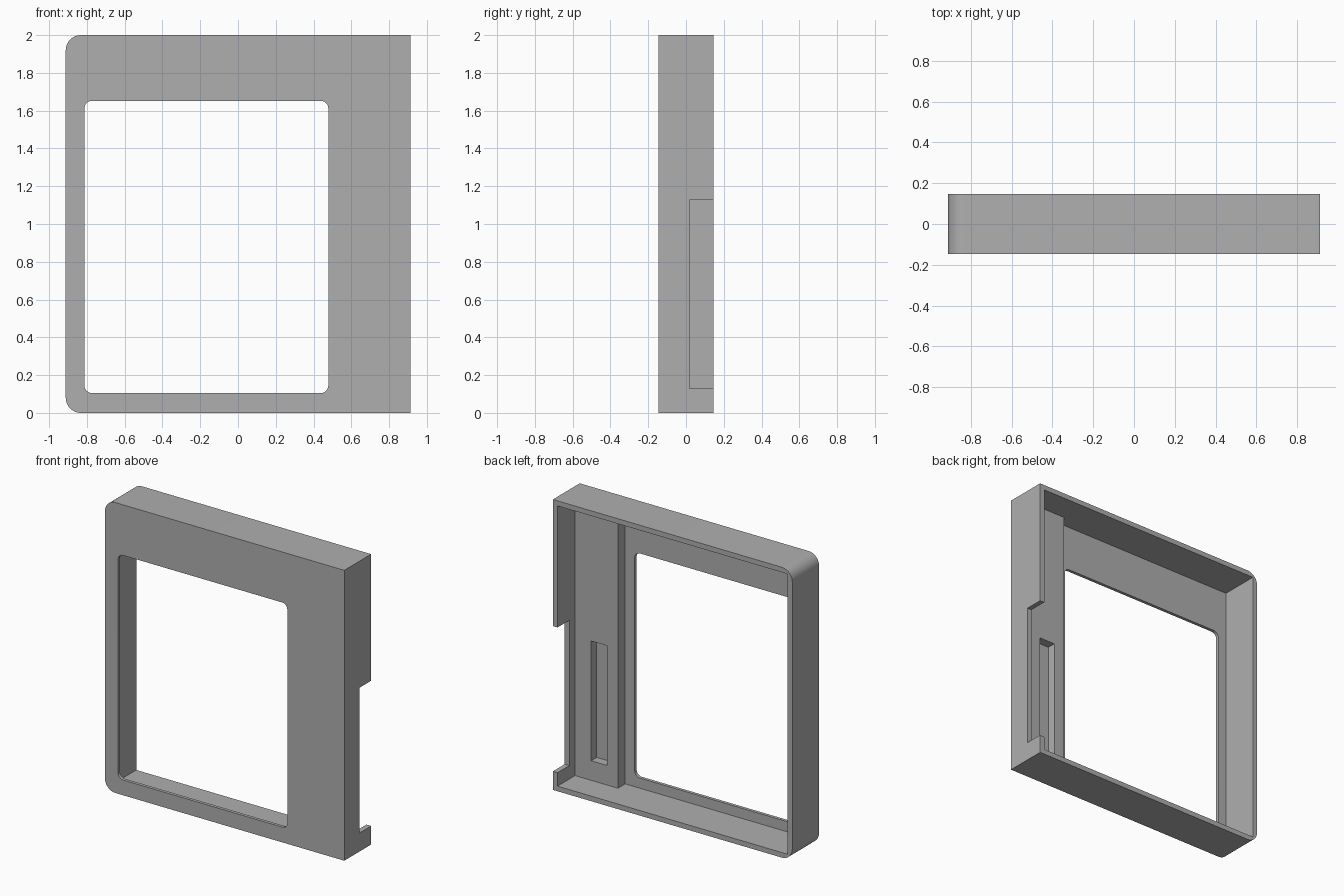
import bpy, bmesh, math
from mathutils import Vector

cube = bpy.data.objects.get("Cube")
if cube:
    bpy.data.objects.remove(cube, do_unlink=True)

W, D, H = 0.912, 0.146, 2.0      # half width, half depth, height
WALL, PLATE = 0.035, 0.022       # rim and front plate thickness
LEDGE_X, LEDGE_Y = 0.55, -0.045  # edge and back face of the thick side block

grey = bpy.data.materials.new("plain grey")
grey.use_nodes = True
colour = (0.43, 0.43, 0.43, 1)
grey.diffuse_color = colour
grey.node_tree.nodes["Principled BSDF"].inputs["Base Color"].default_value = colour


def prism(name, points, direction):
    """Extrude a closed outline of 3D points along a direction."""
    bm = bmesh.new()
    face = bm.faces.new([bm.verts.new(p) for p in points])
    result = bmesh.ops.extrude_face_region(bm, geom=[face])
    moved = [v for v in result["geom"] if isinstance(v, bmesh.types.BMVert)]
    bmesh.ops.translate(bm, verts=moved, vec=Vector(direction))
    bmesh.ops.recalc_face_normals(bm, faces=bm.faces)
    mesh = bpy.data.meshes.new(name)
    bm.to_mesh(mesh)
    bm.free()
    mesh.materials.append(grey)
    obj = bpy.data.objects.new(name, mesh)
    bpy.context.collection.objects.link(obj)
    return obj


def rounded(x0, x1, z0, z1, left_r, right_r, y):
    """Rectangle outline facing the front, with a radius for each side."""
    corners = [(x0, z0, left_r, 1, 1, 180), (x1, z0, right_r, -1, 1, 270),
               (x1, z1, right_r, -1, -1, 0), (x0, z1, left_r, 1, -1, 90)]
    points = []
    for x, z, r, sx, sz, start in corners:
        steps = 10 if r else 0
        for i in range(steps + 1):
            a = math.radians(start + 90 * i / max(steps, 1))
            points.append((x + r * (sx + math.cos(a)) if r else x, y,
                           z + r * (sz + math.sin(a)) if r else z))
    return points


def box(name, x0, x1, y0, y1, z0, z1):
    return prism(name, rounded(x0, x1, z0, z1, 0, 0, y0), (0, y1 - y0, 0))


# Outer shell, rounded on one side only
frame = prism("bezel_frame", rounded(-W, W, 0, H, 0.08, 0, -D), (0, 2 * D, 0))

# Stepped hollow, open at the back, leaving the thick side block
inner, back, floor = W - WALL, D + 0.1, -D + PLATE
step = [(-inner, back), (-inner, floor), (LEDGE_X, floor),
        (LEDGE_X, LEDGE_Y), (inner, LEDGE_Y), (inner, back)]
hollow = prism("hollow_cutter", [(x, y, WALL) for x, y in step],
               (0, 0, H - 2 * WALL))

# Screen opening, side wall notch and block slot
opening = prism("opening_cutter",
                rounded(-0.813, 0.478, 0.105, 1.652, 0.04, 0.04, -D - 0.1),
                (0, 0.2, 0))
notch = box("notch_cutter", W - 0.1, W + 0.1, 0.018, back, 0.128, 1.128)
slot = box("slot_cutter", 0.632, 0.754, -0.105, 0.05, 0.17, 0.995)

bpy.ops.object.select_all(action="DESELECT")
bpy.context.view_layer.objects.active = frame
frame.select_set(True)
for cutter in (hollow, opening, notch, slot):
    cutter.hide_render = True
    mod = frame.modifiers.new(cutter.name, "BOOLEAN")
    mod.operation, mod.solver, mod.object = "DIFFERENCE", "EXACT", cutter
    bpy.ops.object.modifier_apply(modifier=mod.name)
    bpy.data.objects.remove(cutter, do_unlink=True)

bpy.ops.object.shade_smooth_by_angle()
